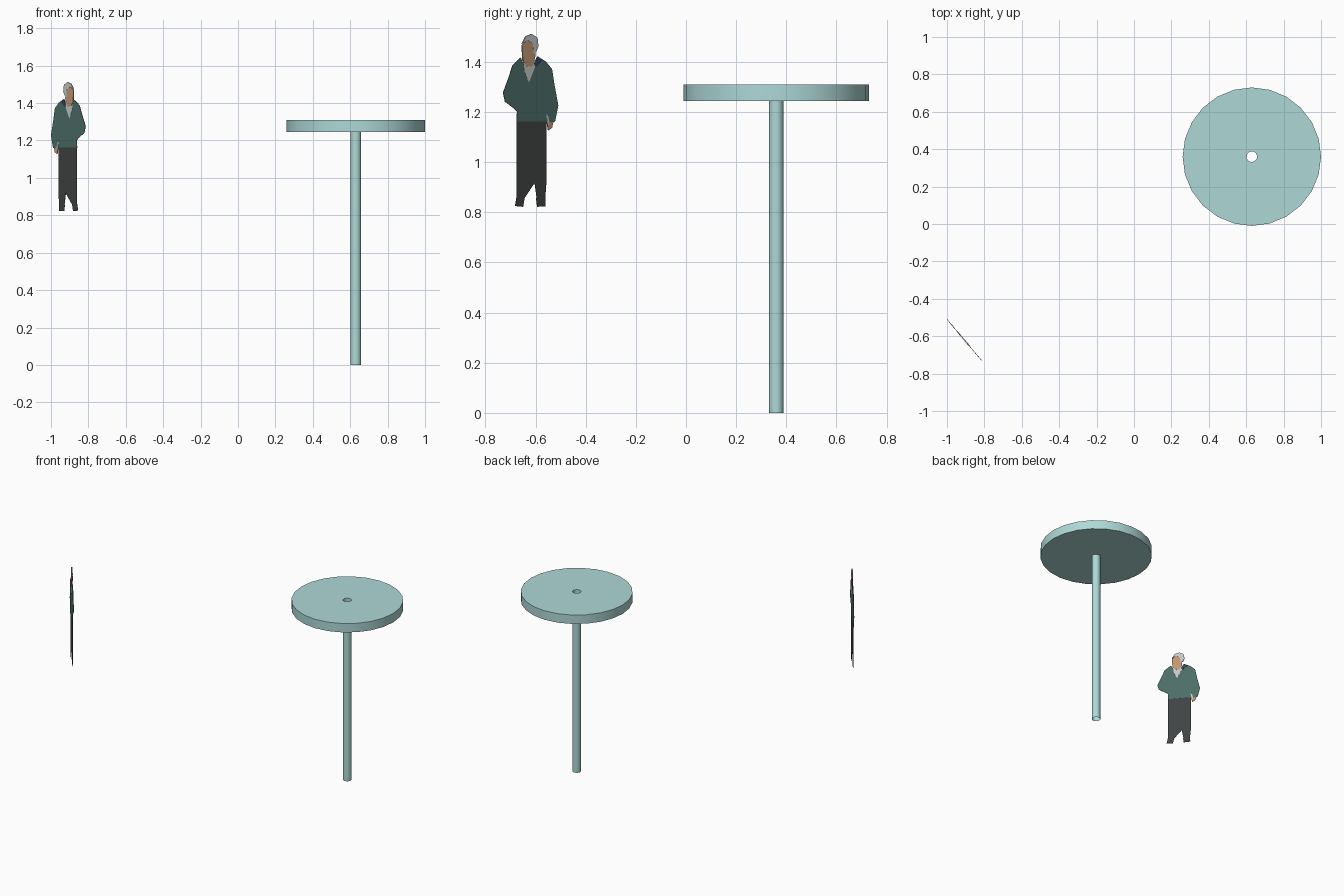
import bpy
import bmesh
from math import cos, sin, pi, radians
from mathutils import Matrix, Vector

cube = bpy.data.objects.get("Cube")
if cube:
    bpy.data.objects.remove(cube, do_unlink=True)


def srgb(channel):
    return ((channel / 255 + 0.055) / 1.055) ** 2.4


def make_material(name, red, green, blue):
    colour = (srgb(red), srgb(green), srgb(blue), 1)
    material = bpy.data.materials.new(name)
    material.use_nodes = True
    material.diffuse_color = colour
    material.node_tree.nodes["Principled BSDF"].inputs["Base Color"].default_value = colour
    return material


TEAL = make_material("pale teal", 174, 217, 215)
GREEN = make_material("dark green cloth", 76, 109, 103)
CHARCOAL = make_material("charcoal cloth", 64, 67, 67)
SKIN = make_material("skin", 190, 150, 115)
GREY = make_material("light grey", 195, 200, 198)
NAVY = make_material("navy", 48, 66, 92)


def add_object(name, bm, material, matrix=None):
    mesh = bpy.data.meshes.new(name)
    bmesh.ops.recalc_face_normals(bm, faces=bm.faces)
    bm.to_mesh(mesh)
    bm.free()
    mesh.materials.append(material)
    obj = bpy.data.objects.new(name, mesh)
    if matrix:
        obj.matrix_world = matrix
    bpy.context.collection.objects.link(obj)
    return obj


def lathe(name, profile, sides, centre, material):
    """Spin a profile of (radius, height) points, leaving the ends open."""
    bm = bmesh.new()
    rings = []
    for radius, height in profile:
        rings.append([
            bm.verts.new((radius * cos(2 * pi * i / sides),
                          radius * sin(2 * pi * i / sides), height))
            for i in range(sides)])
    for lower, upper in zip(rings, rings[1:]):
        for i in range(sides):
            j = (i + 1) % sides
            bm.faces.new((lower[i], lower[j], upper[j], upper[i]))
    obj = add_object(name, bm, material, Matrix.Translation(centre))
    bpy.ops.object.select_all(action="DESELECT")
    obj.select_set(True)
    bpy.context.view_layer.objects.active = obj
    bpy.ops.object.shade_smooth_by_angle(angle=radians(35))
    return obj


# Round canopy on a hollow post
POST_RADIUS, DISC_RADIUS = 0.028, 0.37
UNDERSIDE, TOP = 1.245, 1.31
centre = Vector((0.63, 0.36, 0))
lathe("post", [(POST_RADIUS, 0), (POST_RADIUS, TOP)], 24, centre, TEAL)
lathe("canopy_disc",
      [(POST_RADIUS, UNDERSIDE), (DISC_RADIUS, UNDERSIDE),
       (DISC_RADIUS, TOP), (POST_RADIUS, TOP)], 24, centre, TEAL)

# Flat standing figure: outlines in hundredths on a diagonal upright plane
across = Vector((-0.84, 1, 0))
normal = Vector((1, 0.84, 0)).normalized()
figure_frame = Matrix((across * 0.01, Vector((0, 0, 0.01)), normal)).transposed().to_4x4()
figure_frame.translation = (-0.907, -0.62, 0.822)


def plate(name, outline, material, layer=1):
    """Thin cut-out; higher layers stand slightly proud on both sides."""
    half = 0.0006 * layer
    bm = bmesh.new()
    face = bm.faces.new([bm.verts.new((u, v, -half)) for u, v in outline])
    extruded = bmesh.ops.extrude_face_region(bm, geom=[face], use_keep_orig=True)
    moved = [g for g in extruded["geom"] if isinstance(g, bmesh.types.BMVert)]
    bmesh.ops.translate(bm, verts=moved, vec=(0, 0, 2 * half))
    return add_object(name, bm, material, figure_frame)


# Clothing
plate("trousers",
      [(-5.6, 35), (6.3, 35), (6.3, 10), (5.8, 3), (2.5, 3),
       (1.6, 9.5), (-2.4, 3.5), (-5.6, 3)], CHARCOAL)
plate("right_shoe", [(-6.2, 0.3), (-3, 0), (-2.4, 3.5), (-5.6, 4)], CHARCOAL)
plate("left_shoe", [(2.2, 3.5), (2.6, 0), (6, 0.2), (5.8, 4)], CHARCOAL)
plate("jacket",
      [(-4, 59.5), (-7.2, 56.5), (-8.8, 51.5), (-11, 45.5), (-10.2, 42),
       (-7, 39.5), (-5.4, 38), (-5.6, 34), (6.3, 34), (6.3, 38), (7.5, 33),
       (9.7, 34), (11, 40.5), (9.6, 48), (8.5, 55), (6, 58), (2.8, 60),
       (1, 57), (-0.8, 50), (-2.8, 57)], GREEN, 2)
plate("shirt_front",
      [(-3, 58.5), (1.8, 58.5), (1.8, 56), (-0.8, 49.5), (-2.5, 54)], GREY, 3)
plate("collar", [(2.8, 60), (4.6, 58.5), (2, 55.5), (1.2, 57)], NAVY, 4)
plate("cuff", [(6, 38), (7, 36), (7.6, 32.8), (6.6, 33)], GREY, 3)

# Head and hand
plate("face",
      [(-3.5, 64.5), (-3.2, 58.5), (-1.6, 56), (0.6, 56), (1.8, 60),
       (1.5, 65), (-1.5, 66.5)], SKIN, 4)
plate("hair",
      [(-3.5, 65), (-2, 68), (0.3, 69), (2.6, 67.5), (3, 64), (2.2, 62),
       (1, 61), (0.8, 65), (-1.5, 66.5)], GREY, 5)
plate("hand", [(6.5, 33.5), (9, 33.8), (8.5, 31.5), (7, 30.5)], SKIN, 3)
